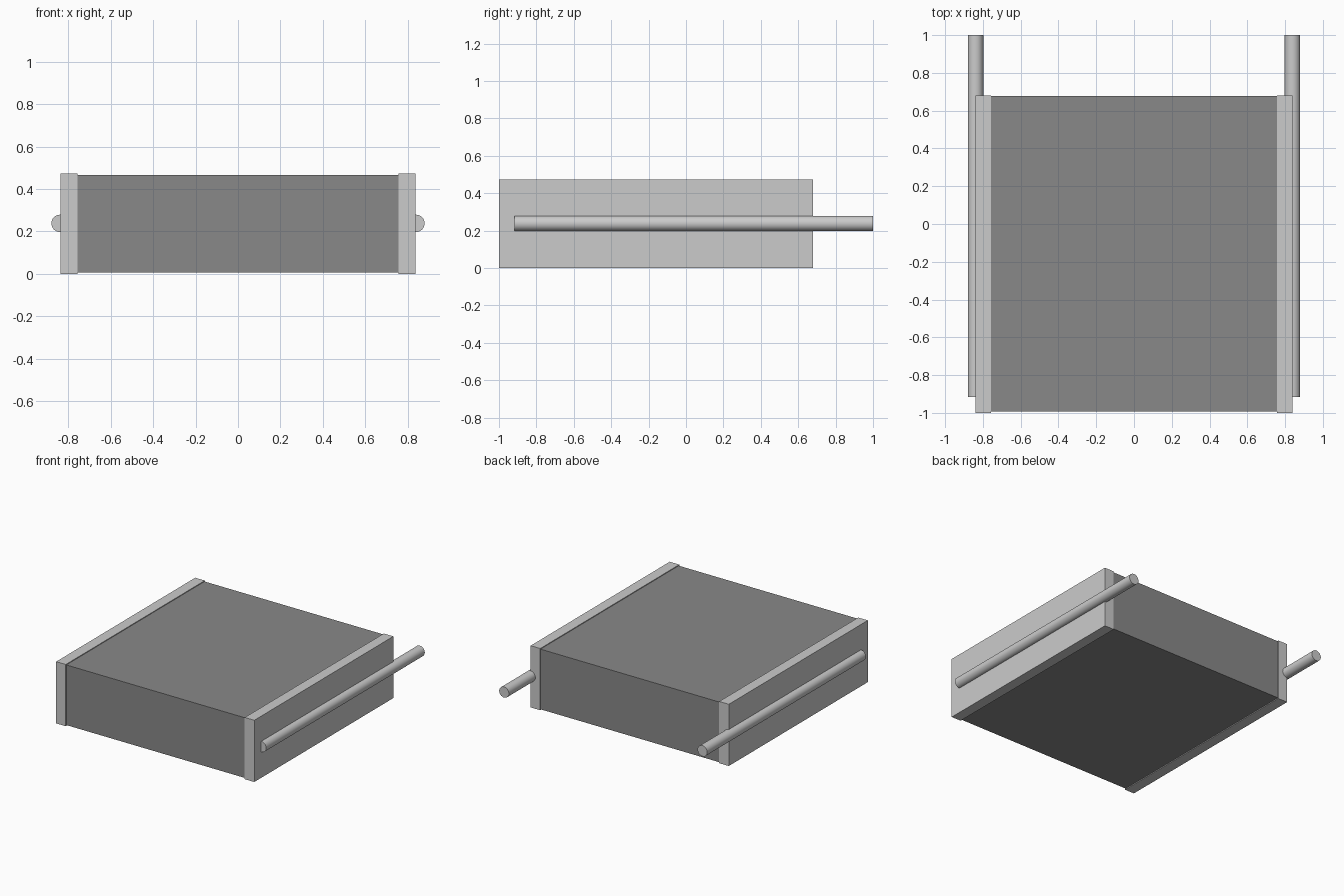
import bpy
import math

if "Cube" in bpy.data.objects:
    bpy.data.objects.remove(bpy.data.objects["Cube"])

dark = bpy.data.materials.new("dark_grey")
dark.diffuse_color = (0.25, 0.25, 0.25, 1)
dark.use_nodes = True
dark.node_tree.nodes["Principled BSDF"].inputs["Base Color"].default_value = dark.diffuse_color


def box(name, lo, hi):
    bpy.ops.mesh.primitive_cube_add(size=1, location=[(a + b) / 2 for a, b in zip(lo, hi)])
    ob = bpy.context.object
    ob.name = name
    ob.scale = [b - a for a, b in zip(lo, hi)]
    bpy.ops.object.transform_apply(location=False, rotation=False, scale=True)
    return ob


# Dark central block, slightly inset from the side panels
core = box("core_block", (-0.76, -0.993, 0.006), (0.76, 0.677, 0.466))
core.data.materials.append(dark)

for side, label in ((-1, "left"), (1, "right")):
    # Side panel
    x0, x1 = sorted((side * 0.757, side * 0.838))
    box(label + "_panel", (x0, -1.0, 0), (x1, 0.68, 0.472))

    # Rod half sunk into the panel and projecting at the back
    y0, y1 = -0.916, 1.0
    bpy.ops.mesh.primitive_cylinder_add(
        vertices=32, radius=0.041, depth=y1 - y0,
        location=(side * 0.839, (y0 + y1) / 2, 0.238), rotation=(math.pi / 2, 0, 0))
    bpy.context.object.name = label + "_rod"
    bpy.ops.object.shade_smooth_by_angle(angle=math.radians(30))
